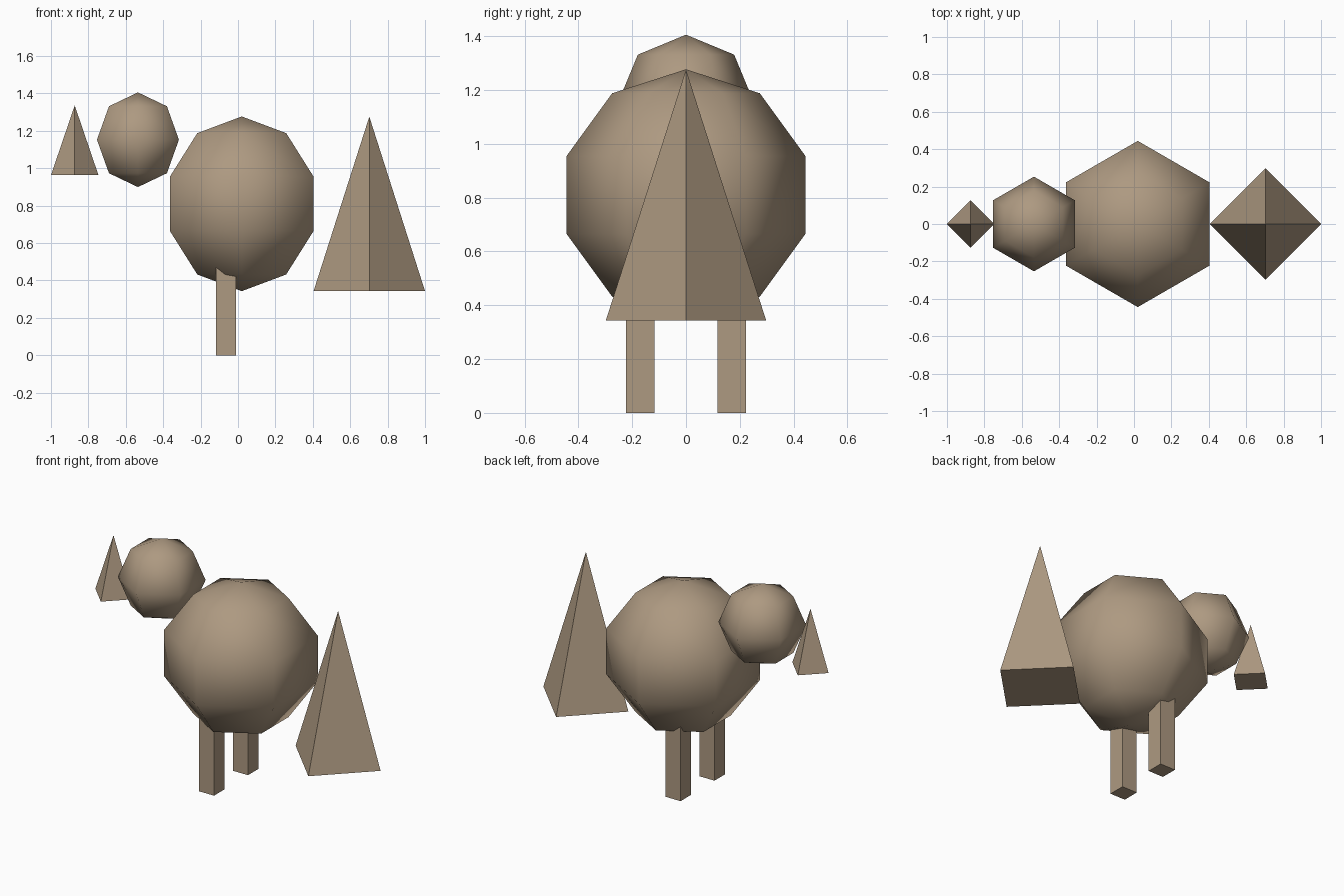
import bpy

if "Cube" in bpy.data.objects:
    bpy.data.objects.remove(bpy.data.objects["Cube"])

tan = bpy.data.materials.new("tan")
tan.diffuse_color = (0.42, 0.32, 0.22, 1)
tan.use_nodes = True
tan.node_tree.nodes["Principled BSDF"].inputs["Base Color"].default_value = tan.diffuse_color


def finish(name):
    ob = bpy.context.object
    ob.name = name
    ob.data.materials.append(tan)
    return ob


def ball(name, x, z, r, rings):
    bpy.ops.mesh.primitive_uv_sphere_add(segments=6, ring_count=rings, radius=r, location=(x, 0, z))
    bpy.ops.object.shade_smooth()
    return finish(name)


def pyramid(name, x, r, z0, z1):
    bpy.ops.mesh.primitive_cone_add(vertices=4, radius1=r, radius2=0, depth=z1 - z0,
                                    location=(x, 0, (z0 + z1) / 2))
    return finish(name)


def box(name, loc, size):
    bpy.ops.mesh.primitive_cube_add(size=1, location=loc)
    ob = finish(name)
    ob.scale = size
    bpy.ops.object.transform_apply(location=False, rotation=False, scale=True)
    return ob


# Faceted body and head
ball("body", 0.02, 0.81, 0.467, 5)
ball("head", -0.535, 1.1525, 0.253, 4)

# Four-sided beak and tail
pyramid("beak", -0.873, 0.127, 0.963, 1.336)
pyramid("tail", 0.702, 0.298, 0.343, 1.276)

# Legs, running up into the body
for name, side in (("left_leg", -1), ("right_leg", 1)):
    box(name, (-0.065, side * 0.17, 0.26), (0.106, 0.106, 0.52))
